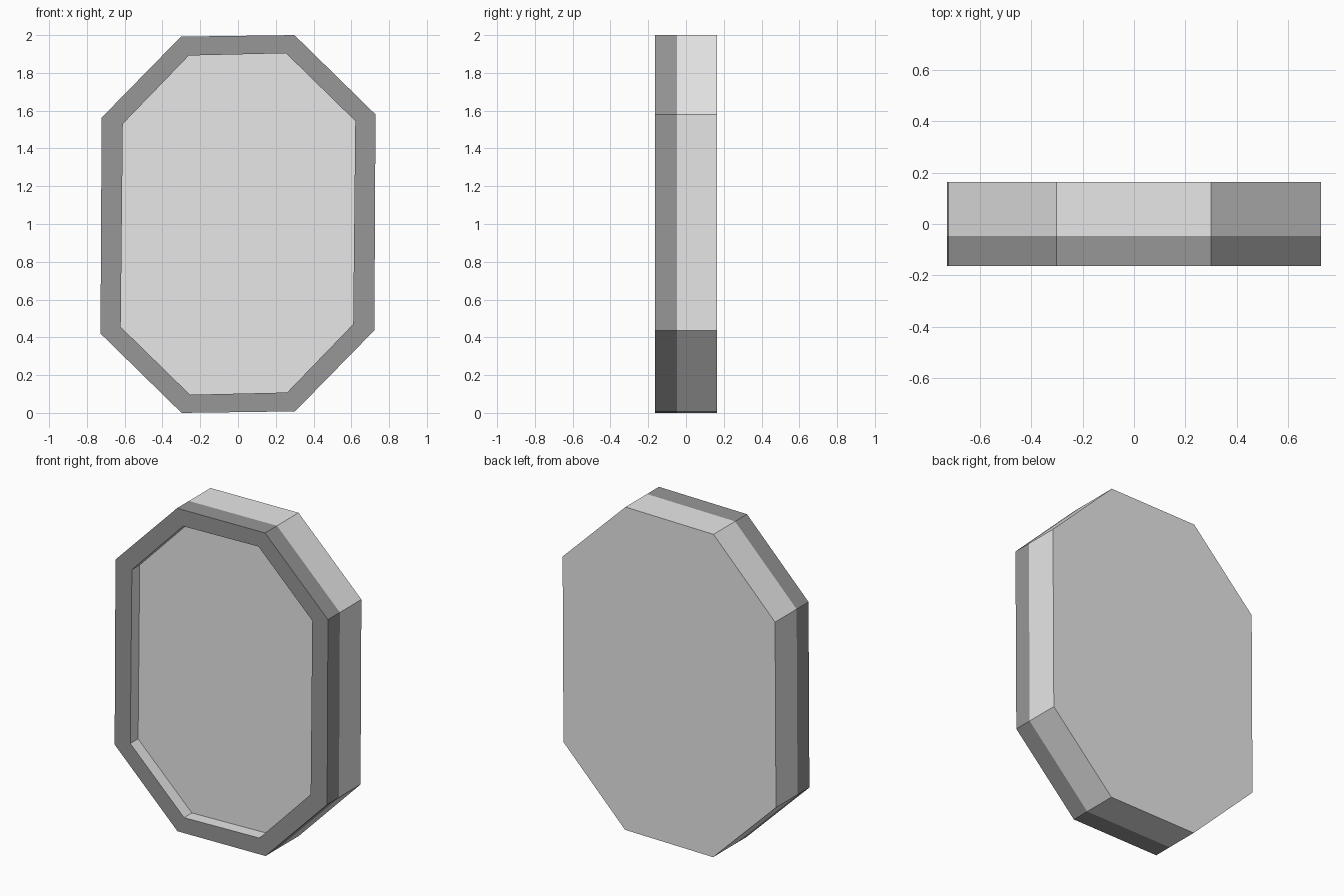
import bpy, bmesh

if "Cube" in bpy.data.objects:
    bpy.data.objects.remove(bpy.data.objects["Cube"])


def material(name, value):
    m = bpy.data.materials.new(name)
    m.diffuse_color = (value, value, value, 1)
    m.use_nodes = True
    m.node_tree.nodes["Principled BSDF"].inputs["Base Color"].default_value = m.diffuse_color
    return m


light = material("light grey", 0.8)
dark = material("dark grey", 0.31)


def octagon(half):
    """Complete a half outline by point symmetry about (0, 1)."""
    return [(x, 1 + z) for x, z in half] + [(-x, 1 - z) for x, z in half]


# slightly skewed octagon outlines (x, z), half of each
outer = octagon([(0.722, -0.563), (0.728, 0.58), (0.299, 1.0), (-0.302, 0.992)])
inner = octagon([(0.61, -0.53), (0.621, 0.545), (0.254, 0.904), (-0.26, 0.892)])

# rings from back to recessed panel: outline, y, material of the band leading to it
rings = [
    (outer, 0.163, 0),    # back edge
    (outer, -0.047, 0),   # light case side
    (outer, -0.163, 1),   # dark frame side
    (inner, -0.163, 1),   # dark frame front
    (inner, -0.087, 0),   # light recess wall
]

bm = bmesh.new()
loops = [[bm.verts.new((x, y, z)) for x, z in pts] for pts, y, _ in rings]
for k in range(1, len(loops)):
    a, b = loops[k - 1], loops[k]
    for i in range(8):
        j = (i + 1) % 8
        bm.faces.new((a[i], a[j], b[j], b[i])).material_index = rings[k][2]

# back plate and recessed front panel
bm.faces.new(loops[0])
bm.faces.new(loops[-1])
bmesh.ops.recalc_face_normals(bm, faces=bm.faces[:])

mesh = bpy.data.meshes.new("octagonal_framed_panel")
bm.to_mesh(mesh)
bm.free()
mesh.materials.append(light)
mesh.materials.append(dark)
obj = bpy.data.objects.new("octagonal_framed_panel", mesh)
bpy.context.collection.objects.link(obj)
